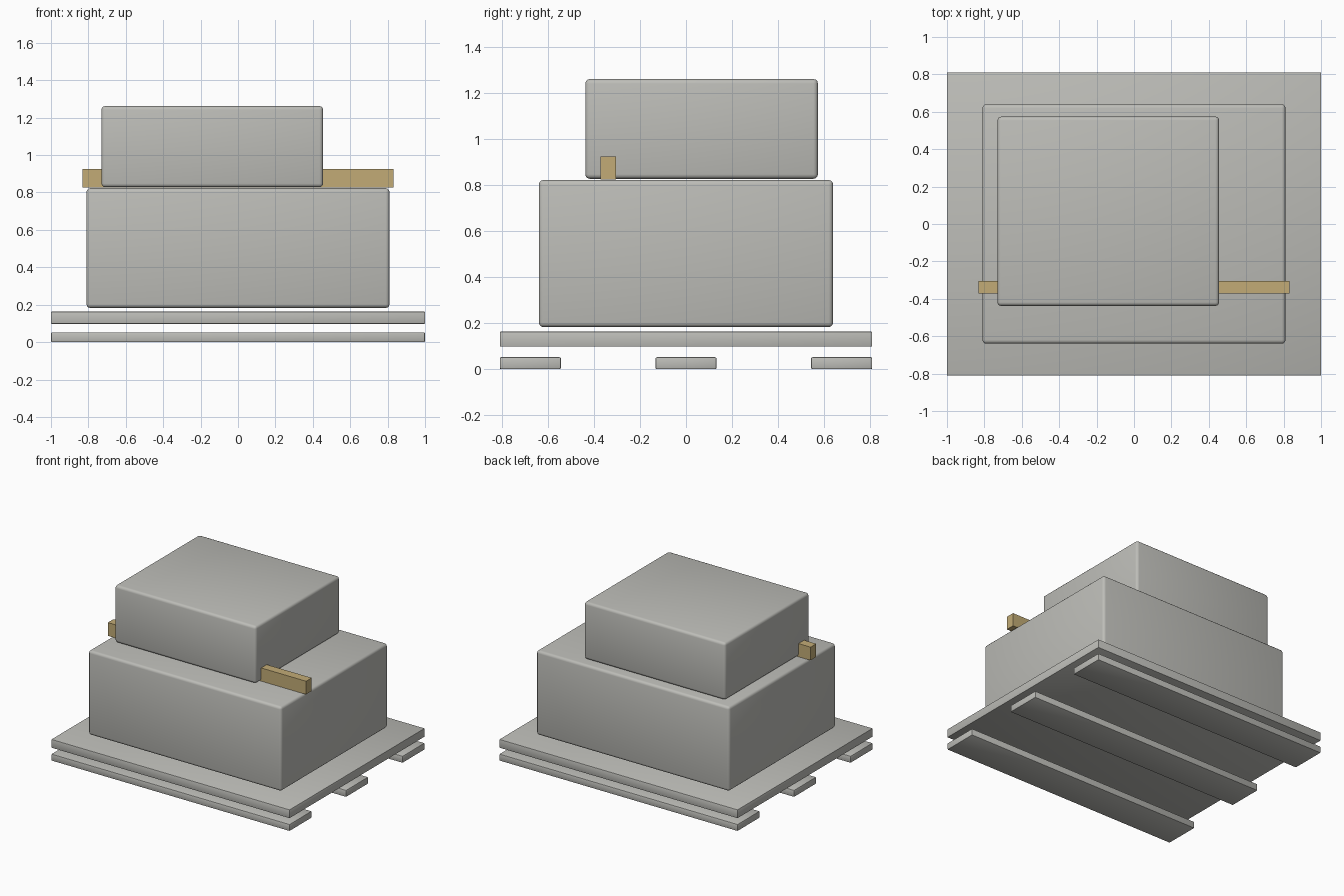
import bpy
import bmesh
import math

if "Cube" in bpy.data.objects:
    bpy.data.objects.remove(bpy.data.objects["Cube"], do_unlink=True)


def make_material(name, rgb):
    mat = bpy.data.materials.new(name)
    mat.use_nodes = True
    colour = (*rgb, 1.0)
    mat.diffuse_color = colour
    mat.node_tree.nodes["Principled BSDF"].inputs["Base Color"].default_value = colour
    return mat


grey = make_material("warm grey", (0.51, 0.51, 0.48))
tan = make_material("tan wood", (0.54, 0.41, 0.18))


def box(name, x, y, z, mat, bevel=0.0, segments=3):
    """Box from (min, max) ranges on each axis, with optional rounded edges."""
    ranges = (x, y, z)
    bm = bmesh.new()
    bmesh.ops.create_cube(bm, size=1)
    for v in bm.verts:
        v.co = [c * (r[1] - r[0]) for c, r in zip(v.co, ranges)]
    mesh = bpy.data.meshes.new(name)
    bm.to_mesh(mesh)
    bm.free()
    mesh.materials.append(mat)
    obj = bpy.data.objects.new(name, mesh)
    obj.location = [(r[0] + r[1]) / 2 for r in ranges]
    bpy.context.collection.objects.link(obj)
    if bevel:
        mod = obj.modifiers.new("rounded_edges", "BEVEL")
        mod.width = bevel
        mod.segments = segments
        mod.limit_method = "ANGLE"
        bpy.ops.object.select_all(action="DESELECT")
        obj.select_set(True)
        bpy.context.view_layer.objects.active = obj
        bpy.ops.object.modifier_apply(modifier=mod.name)
        bpy.ops.object.shade_smooth_by_angle(angle=math.radians(35))
    return obj


# Pallet: three runners under a flat deck
for label, y in (("front", -0.677), ("middle", 0), ("back", 0.677)):
    box(label + "_runner", (-1, 1), (y - 0.133, y + 0.133), (0, 0.052), grey, 0.006, 2)
box("pallet_deck", (-1, 1), (-0.81, 0.81), (0.098, 0.163), grey, 0.004, 2)

# Stacked boxes
box("lower_box", (-0.81, 0.81), (-0.64, 0.64), (0.183, 0.823), grey, 0.02)
box("upper_box", (-0.73, 0.455), (-0.438, 0.574), (0.828, 1.262), grey, 0.02)

# Bar running across the lower box, through the base of the upper box
box("cross_bar", (-0.832, 0.832), (-0.372, -0.305), (0.826, 0.926), tan)
